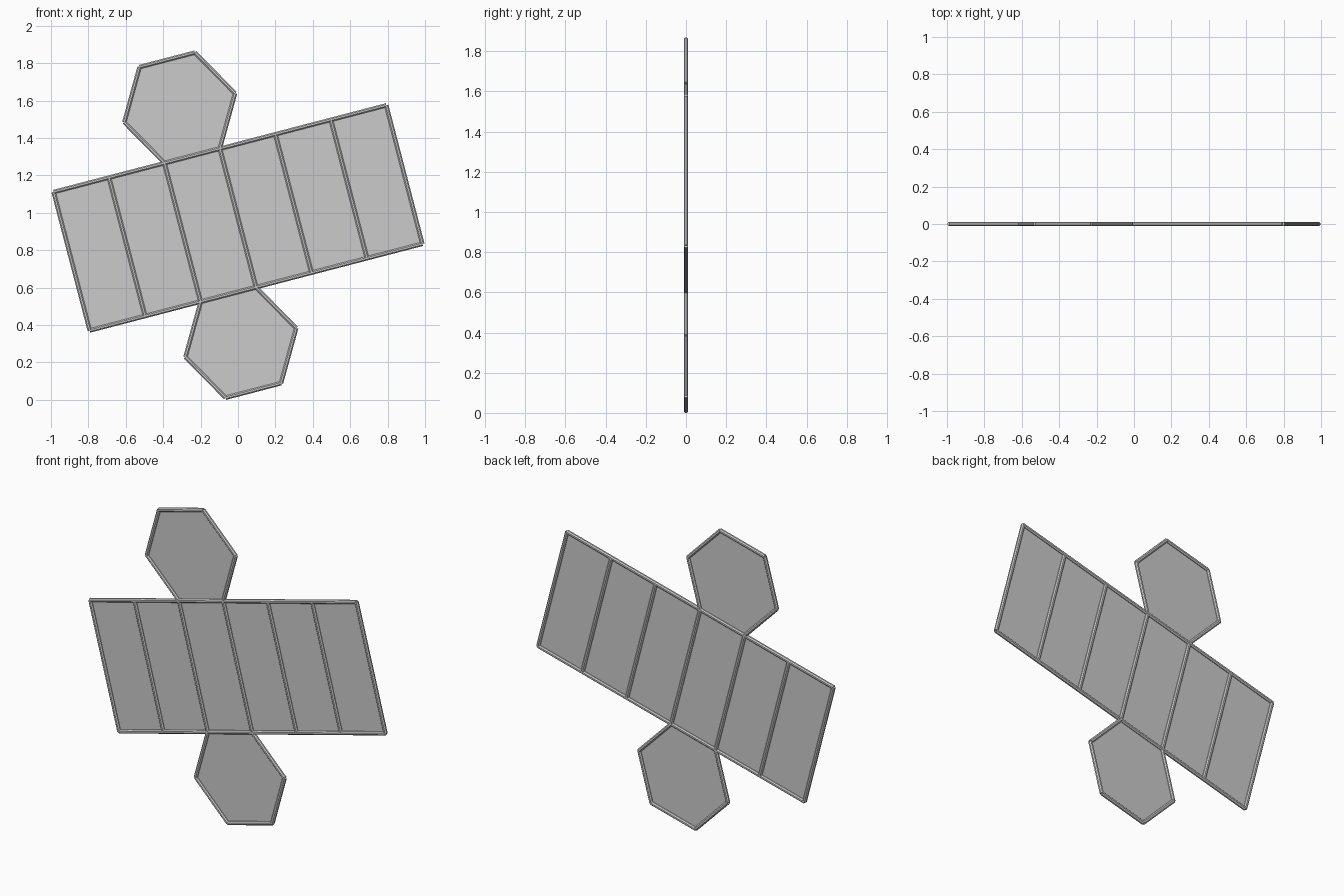
import bpy, bmesh, math
from mathutils import Vector, Matrix

if "Cube" in bpy.data.objects:
    bpy.data.objects.remove(bpy.data.objects["Cube"])

S = 0.3065                 # hexagon side = panel width
H = 2.5 * S                # panel height
R = 0.012                  # edge rod radius
TILT = math.radians(14.6)
CENTRE_Z = 0.975           # middle of the strip above the ground


def place(x, z):
    """Flat net coordinates to tilted upright position."""
    c, s = math.cos(TILT), math.sin(TILT)
    return Vector((x * c - z * s, 0, x * s + z * c + CENTRE_Z))


def add_object(name, bm):
    me = bpy.data.meshes.new(name)
    bm.to_mesh(me)
    bm.free()
    ob = bpy.data.objects.new(name, me)
    bpy.context.collection.objects.link(ob)
    return ob


def panels(name, polygons):
    bm = bmesh.new()
    for poly in polygons:
        bm.faces.new([bm.verts.new(place(*p)) for p in poly])
    add_object(name, bm)


def rods(name, segments):
    bm = bmesh.new()
    for a, b in segments:
        a, b = place(*a), place(*b)
        d = b - a
        rot = Matrix((Vector((0, 1, 0)).cross(d.normalized()), (0, 1, 0), d.normalized())).transposed().to_4x4()
        spin = Matrix.Rotation(math.pi / 8, 4, 'Z')
        bmesh.ops.create_cone(bm, cap_ends=True, segments=8, radius1=R, radius2=R,
                              depth=d.length,
                              matrix=Matrix.Translation((a + b) / 2) @ rot @ spin)
    add_object(name, bm)


def hexagon(side):
    """Hexagon hinged to the third panel, above (+1) or below (-1)."""
    cz = side * (H / 2 + S * math.sqrt(3) / 2)
    return [(-S / 2 + S * math.cos(k * math.pi / 3),
             cz + side * S * math.sin(k * math.pi / 3)) for k in range(-1, 5)]


# Strip of six side panels
xs = [S * (i - 3) for i in range(7)]
panels("side_panels", [[(x, -H / 2), (x + S, -H / 2), (x + S, H / 2), (x, H / 2)] for x in xs[:-1]])

# Fold rods across the strip and long rails along it
rods("fold_rods", [((x, -H / 2), (x, H / 2)) for x in xs])
rods("long_rails", [((xs[0], z), (xs[-1], z)) for z in (-H / 2, H / 2)])

# Hexagonal end panels with their rims (hinge edge is already a rail)
for label, side in (("top", 1), ("bottom", -1)):
    pts = hexagon(side)
    panels(label + "_hexagon_panel", [pts])
    rods(label + "_hexagon_rim", [(pts[i], pts[i + 1]) for i in range(5)])

# Rest the model on the ground
bpy.context.view_layer.update()
low = min(v.co.z for o in bpy.data.objects for v in o.data.vertices)
for o in bpy.data.objects:
    o.data.transform(Matrix.Translation((0, 0, -low)))
